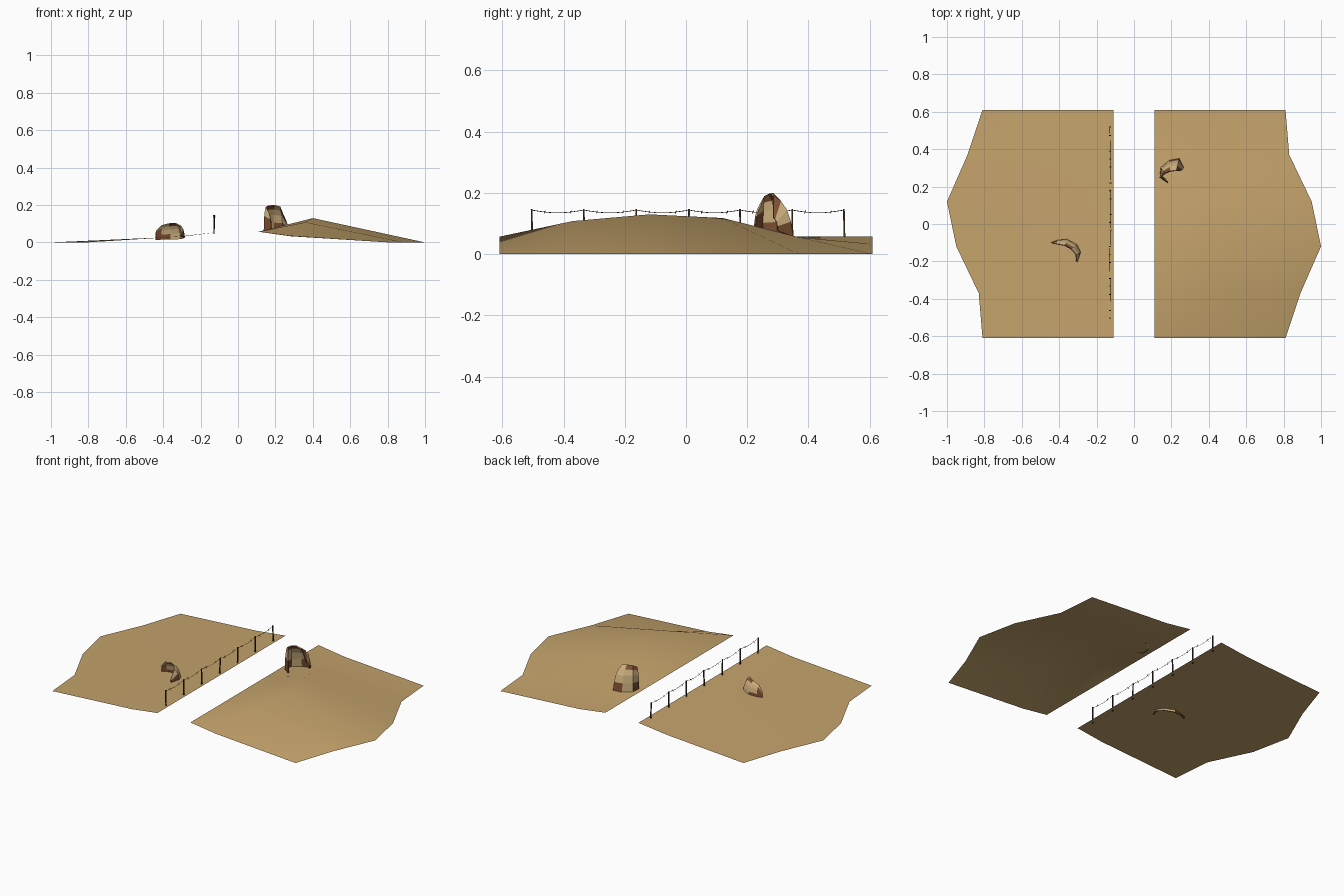
import bpy, bmesh, math, random
from mathutils import Vector

if "Cube" in bpy.data.objects:
    bpy.data.objects.remove(bpy.data.objects["Cube"])
random.seed(4)


def mat(name, rgb):
    m = bpy.data.materials.new(name)
    m.diffuse_color = (*rgb, 1)
    m.use_nodes = True
    m.node_tree.nodes["Principled BSDF"].inputs["Base Color"].default_value = m.diffuse_color
    return m


SAND = mat("sand", (0.56, 0.37, 0.15))
TAN = mat("pale tan", (0.62, 0.44, 0.21))
BROWN = mat("rust brown", (0.20, 0.075, 0.032))
DARK = mat("dark wood", (0.05, 0.03, 0.015))


def make(name, verts, faces, mats, smooth=False):
    me = bpy.data.meshes.new(name)
    me.from_pydata(verts, [], faces)
    for m in mats:
        me.materials.append(m)
    for p in me.polygons:
        p.use_smooth = smooth
    ob = bpy.data.objects.new(name, me)
    bpy.context.collection.objects.link(ob)
    return ob


def grid(name, rows, mats, smooth=False):
    n = len(rows[0])
    faces = [(r * n + c, r * n + c + 1, (r + 1) * n + c + 1, (r + 1) * n + c)
             for r in range(len(rows) - 1) for c in range(n - 1)]
    return make(name, [p for row in rows for p in row], faces, mats, smooth)


# Open ground sheets: inner edge, ridge and outer edge on six rows
ys = [-0.61, -0.37, -0.12, 0.12, 0.37, 0.61]
out = [0.81, 0.89, 1.0, 0.95, 0.83, 0.81]
ridge_x = [0.28, 0.36, 0.40, 0.36, 0.30, 0.28]
ridge_z = [0.034, 0.108, 0.130, 0.118, 0.055, 0.033]
grid("right_bank", [[(0.11, y, 0.057), (rx, y, rz), (o, y, 0)]
                    for y, o, rx, rz in zip(ys, out, ridge_x, ridge_z)], [SAND], True)
low_x = [-0.28, -0.30, -0.30, -0.31, -0.34, -0.30]
low_z = [0.033, 0.033, 0.032, 0.031, 0.029, 0.033]
grid("left_bank", [[(-o, y, 0), (lx, y, lz), (-0.11, y, 0.055)]
                   for y, o, lx, lz in zip(ys, reversed(out), low_x, low_z)], [SAND], True)


# Broken curved shells: base line to top rim, bulging outward between
def shell(name, base, rim, bulge, phase):
    rows = []
    steps = 4
    for i in range(steps + 1):
        t = i / steps
        row = []
        for b, r in zip(base, rim):
            p = Vector(b).lerp(Vector(r), t)
            k = bulge * math.sin(math.pi * t)
            row.append(p + Vector((0.3 * (b[0] - r[0]), 0.3 * (b[1] - r[1]), 0.25 * (r[2] - b[2]))) * k)
        rows.append(row)
    ob = grid(name, rows, [TAN, BROWN])
    # rusty patches around the border, broken by a wave
    n = len(base) - 1
    for p in ob.data.polygons:
        r, c = divmod(p.index, n)
        edge = c in (0, n - 1) or r in (0, steps - 1)
        p.material_index = int(edge and math.sin(c * 1.9 + r * 1.3 + phase) > -0.1)
    s = ob.modifiers.new("thickness", 'SOLIDIFY')
    s.thickness = 0.006
    s.offset = 0
    return ob


shell("left_shell",
      [(-0.44, -0.10, 0.012), (-0.41, -0.088, 0.015), (-0.36, -0.082, 0.015),
       (-0.305, -0.11, 0.018), (-0.287, -0.15, 0.025), (-0.305, -0.202, 0.03)],
      [(-0.438, -0.102, 0.06), (-0.41, -0.108, 0.09), (-0.37, -0.115, 0.10),
       (-0.335, -0.135, 0.103), (-0.31, -0.165, 0.09), (-0.308, -0.20, 0.05)], 0.6, 0.0)
shell("right_shell",
      [(0.18, 0.222, 0.055), (0.14, 0.25, 0.055), (0.145, 0.30, 0.055),
       (0.19, 0.338, 0.055), (0.24, 0.348, 0.058), (0.264, 0.30, 0.075)],
      [(0.165, 0.242, 0.16), (0.15, 0.255, 0.188), (0.165, 0.27, 0.196),
       (0.195, 0.282, 0.198), (0.225, 0.285, 0.19), (0.252, 0.285, 0.12)], 0.6, 1.0)


# Fence posts, slightly crooked
def post(bm, a, b, w):
    q = [(-w, -w), (w, -w), (w, w), (-w, w)]
    lo = [bm.verts.new((a[0] + x, a[1] + y, a[2])) for x, y in q]
    hi = [bm.verts.new((b[0] + x, b[1] + y, b[2])) for x, y in q]
    bm.faces.new(lo[::-1])
    bm.faces.new(hi)
    for i in range(4):
        j = (i + 1) % 4
        bm.faces.new((lo[i], lo[j], hi[j], hi[i]))


bm = bmesh.new()
tops = []
for i in range(7):
    y = -0.502 + i * 0.17
    dx, dy = random.uniform(-0.003, 0.003), random.uniform(-0.003, 0.003)
    top = (-0.127 + dx, y + dy, 0.147)
    tops.append(Vector(top))
    post(bm, (-0.128, y, 0.045), top, 0.0028)
me = bpy.data.meshes.new("fence_posts")
bm.to_mesh(me)
bm.free()
me.materials.append(DARK)
bpy.context.collection.objects.link(bpy.data.objects.new("fence_posts", me))

# Sagging wire with short barbs
cu = bpy.data.curves.new("fence_wire", 'CURVE')
cu.dimensions = '3D'
cu.bevel_depth = 0.0011
cu.bevel_resolution = 0
cu.materials.append(DARK)


def line(pts):
    sp = cu.splines.new('POLY')
    sp.points.add(len(pts) - 1)
    for q, p in zip(sp.points, pts):
        q.co = (*p, 1)


wire = []
for a, b in zip(tops, tops[1:]):
    for k in range(8):
        t = k / 8
        wire.append(a.lerp(b, t) - Vector((0, 0, 0.003 + 0.009 * math.sin(math.pi * t))))
wire.append(tops[-1] - Vector((0, 0, 0.003)))
line(wire)
for p in wire[2::4]:
    for d in (Vector((0.005, 0.002, 0.005)), Vector((0.005, -0.002, -0.005))):
        line([p - d, p + d])
bpy.context.collection.objects.link(bpy.data.objects.new("fence_wire", cu))
